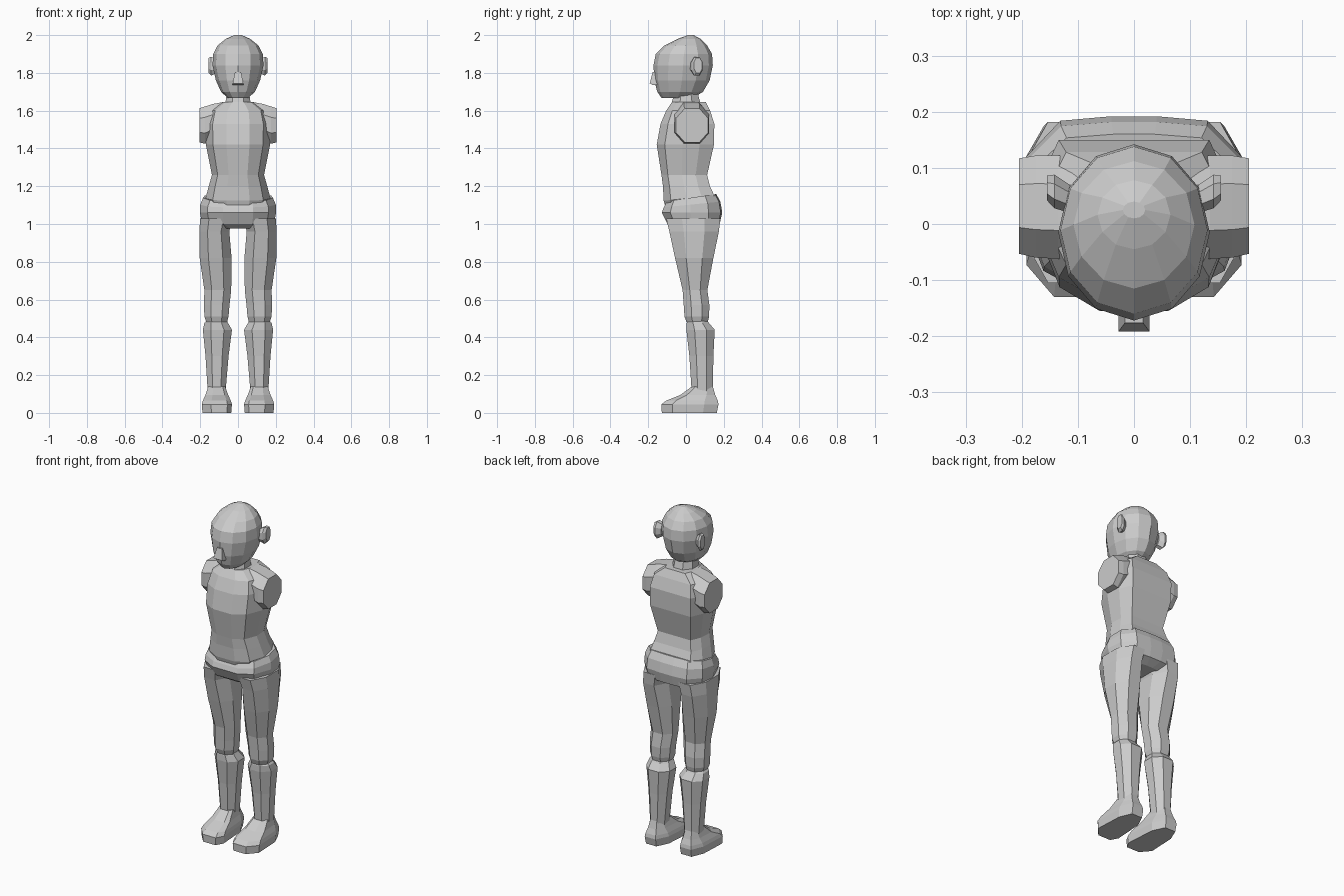
import bpy, bmesh, math

grey = bpy.data.materials.new("plain_grey")
grey.diffuse_color = (0.6, 0.6, 0.6, 1)

# Unit outlines (x, y), counter-clockwise, -y is the front
OCT = [(.45, -1), (1, -.42), (1, .42), (.45, 1), (-.45, 1), (-1, .42), (-1, -.42), (-.45, -1)]
DODECA = [(math.cos(a), math.sin(a)) for a in [math.radians(30 * i) for i in range(12)]]


def mirrored(half):
    """Close a right-hand half outline by reflecting it in x."""
    return half + [(-x, y) for x, y in reversed(half)]


CHEST = mirrored([(.36, -1), (.78, -.72), (1, -.1), (.97, .5), (.78, 1), (.28, 1)])
HIPS = mirrored([(.4, -1), (.8, -.72), (1, -.05), (.95, .55), (.65, .95), (.2, 1)])
FOOT = [(.38, -1), (1, -.62), (.9, .5), (.5, 1), (-.4, 1), (-.85, .5), (-1, -.7), (-.7, -1)]


def loft(name, outline, rings, side=1, along_x=False):
    """Skin rings of (height, x0, x1, y0, y1, lean); lean raises z along y."""
    bm = bmesh.new()
    loops = []
    for h, x0, x1, y0, y1, *lean in rings:
        loop = []
        for u, v in outline:
            x = (x0 + x1) / 2 + u * (x1 - x0) / 2
            y = (y0 + y1) / 2 + v * (y1 - y0) / 2
            z = h + (lean[0] * y if lean else 0)
            loop.append(bm.verts.new((side * z, x, y) if along_x else (side * x, y, z)))
        loops.append(loop)
    n = len(outline)
    for a, b in zip(loops, loops[1:]):
        for i in range(n):
            j = (i + 1) % n
            bm.faces.new((a[i], a[j], b[j], b[i]))
    bm.faces.new(loops[0])
    bm.faces.new(loops[-1])
    bmesh.ops.recalc_face_normals(bm, faces=bm.faces)
    me = bpy.data.meshes.new(name)
    bm.to_mesh(me)
    bm.free()
    me.materials.append(grey)
    ob = bpy.data.objects.new(name, me)
    bpy.context.collection.objects.link(ob)
    return ob


def sym(rings):
    """Rings of (z, half width, front, back, lean) centred on x = 0."""
    return [(z, -w, w, *rest) for z, w, *rest in rings]


# Head and neck
loft("head", DODECA, sym([
    (1.668, .055, -.13, .04), (1.70, .09, -.152, .09), (1.76, .117, -.168, .125),
    (1.84, .135, -.172, .142), (1.90, .131, -.160, .138), (1.945, .108, -.115, .112),
    (1.98, .065, -.045, .078), (2.0, .02, .01, .04)]))
loft("neck", OCT, sym([(1.60, .075, -.08, .09), (1.645, .066, -.075, .075), (1.70, .058, -.06, .06)]))

# Nose
loft("nose", [(-1, -1), (1, -1), (1, 1), (-1, 1)], sym([
    (1.735, .028, -.175, -.14), (1.745, .028, -.192, -.14), (1.805, .016, -.176, -.14)]))

# Torso with overhanging hem
loft("torso", CHEST, sym([
    (1.10, .150, -.105, .13, .2), (1.135, .172, -.118, .15, .1), (1.20, .155, -.122, .127),
    (1.26, .138, -.130, .112), (1.42, .170, -.155, .148), (1.53, .172, -.135, .150),
    (1.60, .155, -.105, .128), (1.645, .085, -.075, .105)]))

# Pelvis
loft("pelvis", HIPS, sym([
    (.975, .10, -.06, .13), (1.00, .19, -.098, .178), (1.06, .202, -.128, .192),
    (1.10, .200, -.118, .182, .1), (1.135, .185, -.10, .160, .15)]))

for side, tag in ((1, "right"), (-1, "left")):
    # Ear
    ear = loft("ear_" + tag, OCT, [
        (.115, .02, .07, 1.80, 1.87), (.142, .028, .088, 1.785, 1.885),
        (.155, .042, .086, 1.80, 1.88)], side, True)
    # Shoulder stub
    loft("shoulder_" + tag, OCT, [
        (.08, -.06, .115, 1.48, 1.645), (.135, -.062, .122, 1.44, 1.635),
        (.175, -.06, .122, 1.425, 1.622), (.205, -.053, .117, 1.432, 1.612)], side, True)
    # Thigh and knee
    loft("thigh_" + tag, OCT, [
        (.48, .058, .168, .003, .115), (.51, .05, .178, -.008, .122),
        (.57, .045, .18, -.012, .124), (.65, .036, .178, -.018, .113),
        (.82, .034, .203, -.058, .145), (.96, .046, .205, -.088, .174),
        (1.03, .03, .20, -.105, .182)], side)
    # Shin
    loft("shin_" + tag, OCT, [
        (.11, .066, .16, .03, .142), (.30, .05, .172, .018, .145),
        (.44, .032, .186, .002, .152), (.475, .052, .178, .003, .122),
        (.49, .06, .165, .01, .112)], side)
    # Foot
    loft("foot_" + tag, FOOT, [
        (0, .036, .188, -.128, .163), (.045, .032, .192, -.13, .172),
        (.065, .038, .186, -.105, .168), (.095, .052, .172, -.03, .155),
        (.14, .068, .158, .032, .142)], side)
